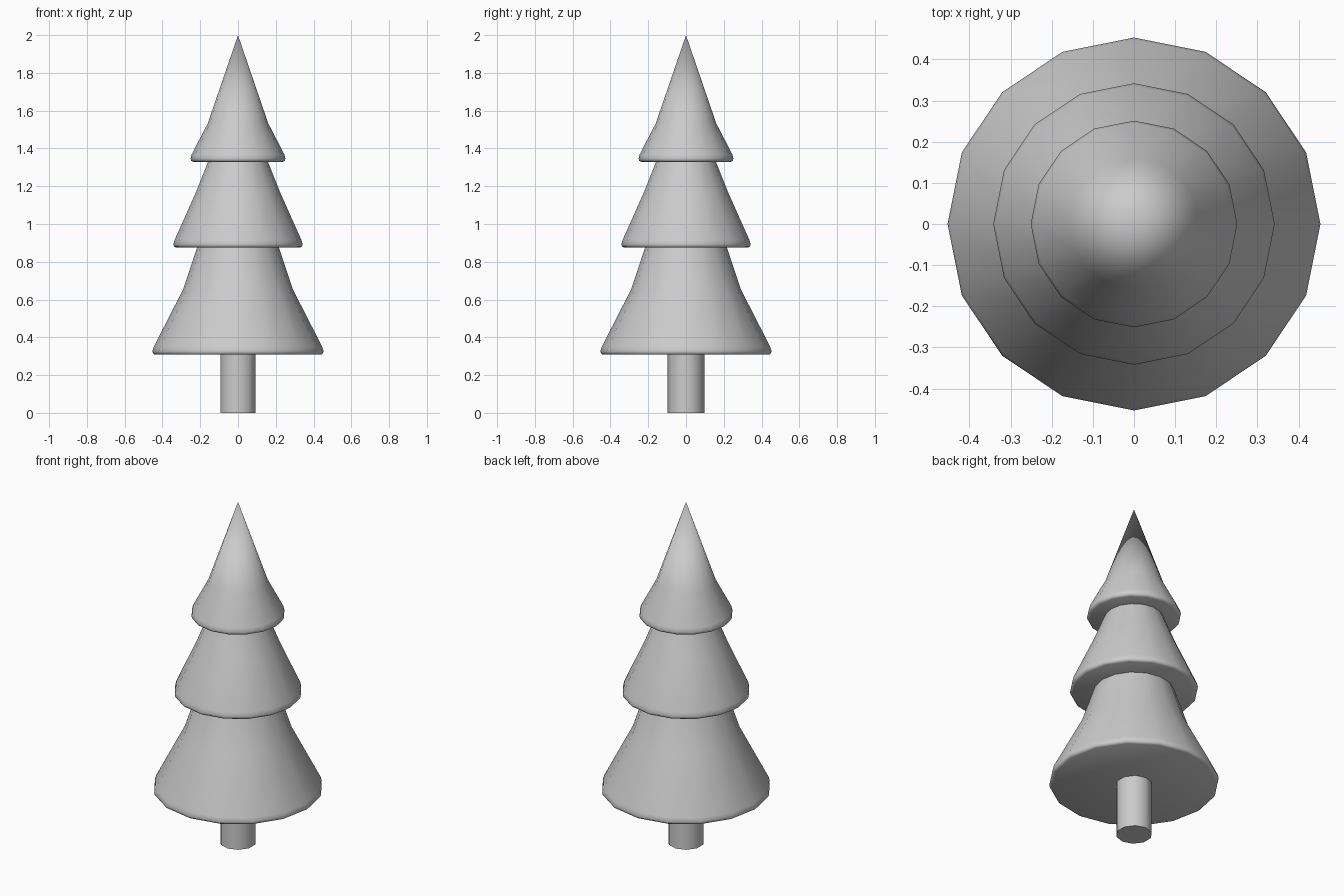
import bpy, bmesh
from math import cos, sin, pi, radians

if "Cube" in bpy.data.objects:
    bpy.data.objects.remove(bpy.data.objects["Cube"])


def lathe(name, profile, sides, start=0.0, angle=50):
    """Closed solid of revolution from (radius, z) points, listed bottom to top."""
    bm = bmesh.new()
    rings = []
    for r, z in profile:
        if r == 0:
            rings.append([bm.verts.new((0, 0, z))])
        else:
            rings.append([bm.verts.new((r * cos(start + 2 * pi * i / sides),
                                        r * sin(start + 2 * pi * i / sides), z))
                          for i in range(sides)])
    for a, b in zip(rings, rings[1:]):
        for i in range(sides):
            j = (i + 1) % sides
            if len(b) == 1:
                bm.faces.new((a[i], a[j], b[0]))
            else:
                bm.faces.new((a[i], a[j], b[j], b[i]))
    for ring in (rings[0], rings[-1]):
        if len(ring) > 1:
            bm.faces.new(ring)
    bmesh.ops.recalc_face_normals(bm, faces=bm.faces)
    mesh = bpy.data.meshes.new(name)
    bm.to_mesh(mesh)
    bm.free()
    obj = bpy.data.objects.new(name, mesh)
    bpy.context.collection.objects.link(obj)
    bpy.ops.object.select_all(action='DESELECT')
    obj.select_set(True)
    bpy.context.view_layer.objects.active = obj
    bpy.ops.object.shade_smooth_by_angle(angle=radians(angle))
    return obj


def tier(name, rim, z, kink, top):
    """Flared skirt of foliage with a small rounded rim and flat underside."""
    lathe(name, [(rim - 0.014, z), (rim - 0.003, z + 0.006), (rim, z + 0.018),
                 (rim - 0.006, z + 0.040), kink, top], 16)


# Trunk
lathe("trunk", [(0.097, 0), (0.097, 0.32)], 10, pi / 2)

# Foliage tiers, each tucked into the one above
tier("lower_foliage", 0.453, 0.308, (0.29, 0.655), (0.205, 0.91))
tier("middle_foliage", 0.342, 0.875, (0.224, 1.165), (0.146, 1.36))
tier("top_foliage", 0.251, 1.329, (0.16, 1.533), (0, 2.0))
